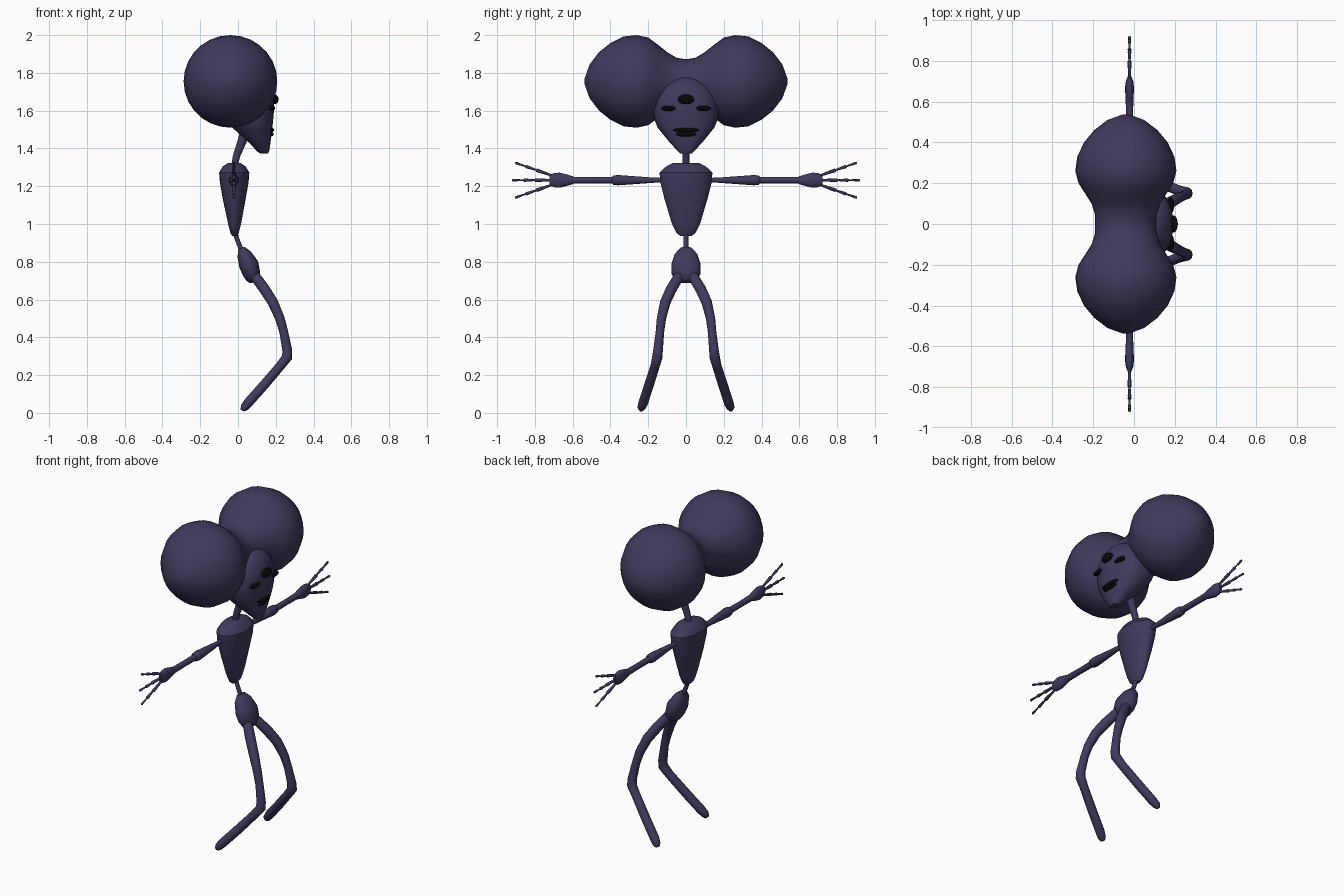
import bpy, bmesh, math
from mathutils import Vector


def material(name, col):
    m = bpy.data.materials.new(name)
    m.diffuse_color = (*col, 1)
    return m


SKIN = material("dark violet", (0.052, 0.042, 0.108))
BLACK = material("black", (0.002, 0.002, 0.002))


def finish(bm, name, mat, angle=50):
    bmesh.ops.recalc_face_normals(bm, faces=bm.faces)
    me = bpy.data.meshes.new(name)
    bm.to_mesh(me)
    bm.free()
    ob = bpy.data.objects.new(name, me)
    bpy.context.collection.objects.link(ob)
    me.materials.append(mat)
    bpy.ops.object.select_all(action='DESELECT')
    ob.select_set(True)
    bpy.context.view_layer.objects.active = ob
    bpy.ops.object.shade_smooth_by_angle(angle=math.radians(angle))
    return ob


def tube(name, rings, sides=16, axis=None, n=2, angle=50):
    """Skin rings (x, y, z, ru, rv); n is the superellipse power."""
    bm = bmesh.new()
    pts = [Vector(r[:3]) for r in rings]
    loops = []
    for i, r in enumerate(rings):
        if axis:
            t = Vector(axis)
        else:
            a = (pts[i] - pts[max(i - 1, 0)]).normalized()
            b = (pts[min(i + 1, len(pts) - 1)] - pts[i]).normalized()
            t = (a + b).normalized()
        u = Vector((1, 0, 0))
        u = (u - t * u.dot(t)).normalized()
        v = t.cross(u)
        ring = []
        for k in range(sides):
            a = 2 * math.pi * k / sides
            c, s = math.cos(a), math.sin(a)
            c = math.copysign(abs(c) ** (2 / n), c)
            s = math.copysign(abs(s) ** (2 / n), s)
            ring.append(bm.verts.new(pts[i] + u * c * r[3] + v * s * r[-1]))
        loops.append(ring)
    for p, q in zip(loops, loops[1:]):
        for k in range(sides):
            j = (k + 1) % sides
            bm.faces.new((p[k], p[j], q[j], q[k]))
    bm.faces.new(loops[0])
    bm.faces.new(loops[-1])
    return finish(bm, name, SKIN, angle)


def blob(name, loc, scale):
    bm = bmesh.new()
    bmesh.ops.create_uvsphere(bm, u_segments=16, v_segments=10, radius=1)
    for v in bm.verts:
        v.co = Vector([v.co[i] * scale[i] + loc[i] for i in range(3)])
    return finish(bm, name, BLACK)


# Two-lobed cranium, turned around the y axis
half = [(0, .15, .117), (.05, .152, .125), (.10, .168, .155), (.15, .2, .195),
        (.20, .232, .232), (.26, .248, .245), (.33, .238, .238),
        (.40, .205, .203), (.46, .155, .155), (.51, .09, .09), (.537, .015, .015)]
prof = [(-y, a, b) for y, a, b in half[:0:-1]] + half
tube("cranium", [(-.04, y, 1.755, a, b) for y, a, b in prof], 28, (0, 1, 0), angle=60)

# Tapered face: (z, back x, front x, half width)
face = [(1.372, .12, .158, .03), (1.385, .10, .165, .042), (1.43, .06, .172, .085),
        (1.51, -.03, .182, .15), (1.56, -.06, .187, .17), (1.61, -.08, .191, .176),
        (1.66, -.08, .191, .165), (1.71, -.08, .178, .14), (1.75, -.07, .15, .10),
        (1.775, -.05, .11, .05)]
tube("face", [((b + f) / 2, 0, z, (f - b) / 2, w) for z, b, f, w in face],
     24, (0, 0, 1), n=2.4)

# Eyes and lips
blob("middle_eye", (.193, 0, 1.66), (.022, .043, .026))
for s, side in ((1, "left"), (-1, "right")):
    blob(side + "_eye", (.179, s * .091, 1.612), (.018, .041, .014))
blob("upper_lip", (.173, 0, 1.497), (.018, .07, .013))
blob("lower_lip", (.171, 0, 1.476), (.018, .055, .014))

# Neck, torso, waist, pelvis
tube("neck", [(-.02, 0, 1.30, .017), (-.008, 0, 1.36, .019),
              (.022, 0, 1.44, .024), (.045, 0, 1.51, .028)], 12)
tube("torso", [(-.018, 0, .937, .012, .03), (-.018, 0, .952, .022, .05),
               (-.018, 0, 1.0, .034, .074), (-.02, 0, 1.13, .06, .113),
               (-.02, 0, 1.22, .076, .136), (-.02, 0, 1.272, .08, .14),
               (-.02, 0, 1.305, .06, .105), (-.02, 0, 1.322, .035, .07)],
     24, (0, 0, 1), angle=35)
tube("waist", [(-.018, 0, .96, .013), (-.005, 0, .92, .012), (.022, 0, .85, .013)], 12)
tube("pelvis", [(.018, 0, .872, .018, .03), (.032, 0, .84, .038, .06),
                (.057, 0, .785, .052, .078), (.073, 0, .735, .046, .077),
                (.08, 0, .705, .035, .055), (.083, 0, .69, .018, .03)], 20)

for s, side in ((1, "left"), (-1, "right")):
    # Thigh and shin in one bent limb
    leg = [(.075, .03, .745, .024), (.10, .045, .71, .028), (.14, .078, .655, .029),
           (.185, .11, .585, .028), (.222, .13, .50, .025), (.242, .138, .43, .023),
           (.261, .148, .33, .026), (.260, .152, .295, .028), (.225, .163, .25, .025),
           (.14, .195, .15, .026), (.055, .226, .055, .026), (.033, .236, .028, .022),
           (.023, .239, .014, .011)]
    tube(side + "_leg", [(x, s * y, z, r) for x, y, z, r in leg], 14)

    # Arm parts along y
    for name, parts in {
        "upper_arm": [(.10, .012), (.17, .014), (.36, .028), (.385, .025), (.395, .014)],
        "forearm": [(.38, .018), (.50, .017), (.62, .019)],
    }.items():
        tube(f"{side}_{name}", [(-.022, s * y, 1.232, r) for y, r in parts], 14, (0, 1, 0))
    tube(side + "_hand", [(-.022, s * y, 1.232, a, b) for y, a, b in (
        (.595, .017, .02), (.62, .02, .028), (.67, .022, .041),
        (.70, .018, .038), (.722, .01, .026))], 14, (0, 1, 0))

    # Three jointed fingers
    for f, (z0, y1, z1) in enumerate(((1.255, .905, 1.325), (1.232, .922, 1.232),
                                      (1.209, .905, 1.139))):
        a, b = Vector((-.022, s * .705, z0)), Vector((-.022, s * y1, z1))
        steps = [(0, .008), (.05, .006), (.42, .010), (.45, .005), (.70, .009),
                 (.73, .004), (.97, .007), (1, .003)]
        tube(f"{side}_finger_{f + 1}", [(*a.lerp(b, t), r) for t, r in steps], 8)
